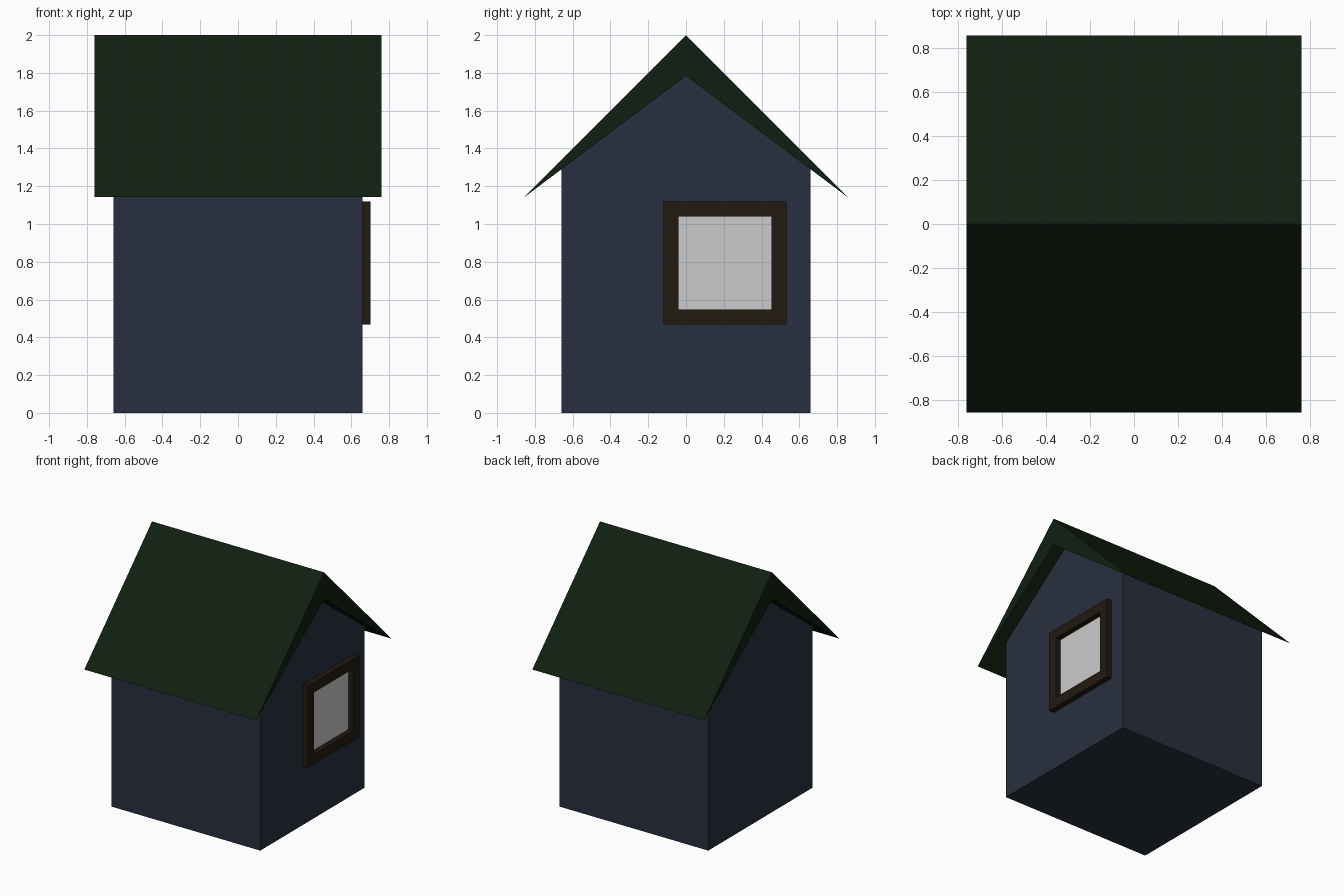
import bpy, bmesh

if "Cube" in bpy.data.objects:
    bpy.data.objects.remove(bpy.data.objects["Cube"])


def material(name, rgb):
    m = bpy.data.materials.new(name)
    m.diffuse_color = (*rgb, 1)
    m.use_nodes = True
    m.node_tree.nodes["Principled BSDF"].inputs["Base Color"].default_value = m.diffuse_color
    return m


def finish(name, bm, mat=None):
    bmesh.ops.recalc_face_normals(bm, faces=bm.faces)
    mesh = bpy.data.meshes.new(name)
    bm.to_mesh(mesh)
    bm.free()
    ob = bpy.data.objects.new(name, mesh)
    bpy.context.collection.objects.link(ob)
    if mat:
        mesh.materials.append(mat)
    return ob


def prism(name, profile, x0, x1, mat=None):
    """Extrude a (y, z) profile along x."""
    bm = bmesh.new()
    face = bm.faces.new([bm.verts.new((x0, y, z)) for y, z in profile])
    ext = bmesh.ops.extrude_face_region(bm, geom=[face])
    verts = [g for g in ext["geom"] if isinstance(g, bmesh.types.BMVert)]
    bmesh.ops.translate(bm, verts=verts, vec=(x1 - x0, 0, 0))
    return finish(name, bm, mat)


def square(cy, cz, h):
    return [(cy - h, cz - h), (cy + h, cz - h), (cy + h, cz + h), (cy - h, cz + h)]


wall = material("wall_blue", (0.0203, 0.0284, 0.0490))
green = material("roof_green", (0.0050, 0.0137, 0.0055))
brown = material("frame_brown", (0.0160, 0.0100, 0.0056))

W = 0.658                     # half width of the walls
EAVE_Y, EAVE_Z = 0.855, 1.143
UNDER, RIDGE = 1.784, 2.0
wall_top = UNDER - (UNDER - EAVE_Z) * W / EAVE_Y

# Gabled house body
prism("house_body", [(-W, 0), (W, 0), (W, wall_top), (0, UNDER), (-W, wall_top)], -W, W, wall)

# Roof: chevron tapering to a sharp edge at the eaves
prism("roof", [(-EAVE_Y, EAVE_Z), (0, UNDER), (EAVE_Y, EAVE_Z), (0, RIDGE)], -0.76, 0.76, green)

# Window frame: square ring standing proud of the right gable wall
CY, CZ, OUTER, INNER = 0.206, 0.794, 0.326, 0.247
X0, X1 = W, 0.702
bm = bmesh.new()
rings = [[bm.verts.new((x, y, z)) for y, z in square(CY, CZ, h)]
         for x, h in ((X0, OUTER), (X1, OUTER), (X1, INNER), (X0, INNER))]
for k in range(4):
    a, b = rings[k], rings[(k + 1) % 4]
    for i in range(4):
        j = (i + 1) % 4
        bm.faces.new((a[i], a[j], b[j], b[i]))
finish("window_frame", bm, brown)

# Pane set back in the frame, just clear of the wall
prism("window_pane", square(CY, CZ, INNER), W - 0.01, W + 0.003)
